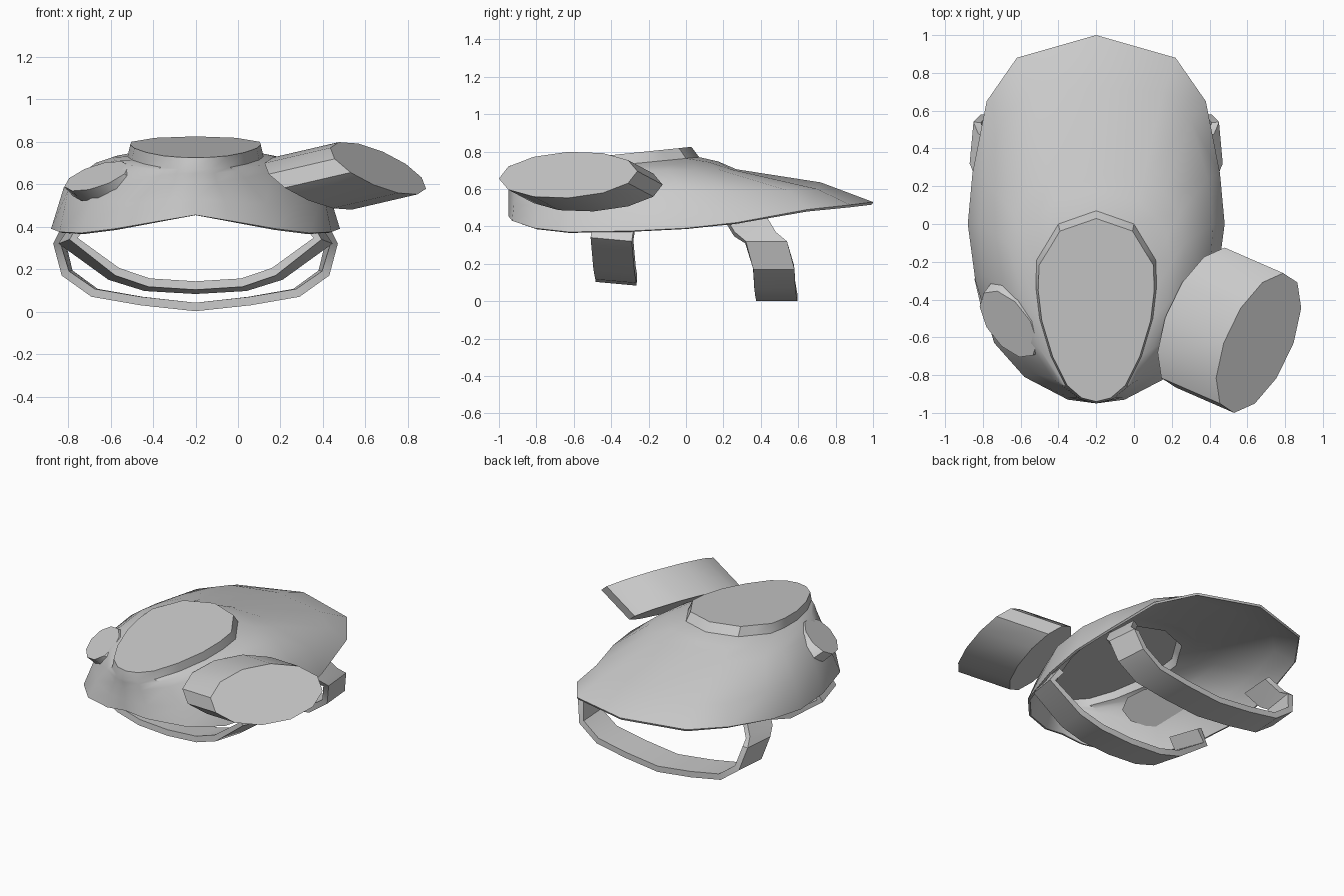
import bpy, bmesh, math
from mathutils import Vector

if "Cube" in bpy.data.objects:
    bpy.data.objects.remove(bpy.data.objects["Cube"])

CX = -0.2  # symmetry line of the shell and straps


def finish(name, bm, thickness=0.0, angle=35):
    bmesh.ops.remove_doubles(bm, verts=bm.verts, dist=1e-4)
    bmesh.ops.recalc_face_normals(bm, faces=bm.faces)
    me = bpy.data.meshes.new(name)
    bm.to_mesh(me)
    bm.free()
    ob = bpy.data.objects.new(name, me)
    bpy.context.collection.objects.link(ob)
    bpy.ops.object.select_all(action='DESELECT')
    ob.select_set(True)
    bpy.context.view_layer.objects.active = ob
    if thickness:
        mod = ob.modifiers.new("thickness", 'SOLIDIFY')
        mod.thickness = thickness
        mod.offset = -1
        bpy.ops.object.modifier_apply(modifier=mod.name)
    bpy.ops.object.shade_smooth_by_angle(angle=math.radians(angle))
    return ob


def loft(bm, rings, closed=True):
    rows = [[bm.verts.new(p) for p in r] for r in rings]
    n = len(rows[0])
    for a, b in zip(rows, rows[1:]):
        for i in range(n if closed else n - 1):
            j = (i + 1) % n
            bm.faces.new((a[i], a[j], b[j], b[i]))
    return rows


def mirrored(half):
    """Full ring from a half ring of (offset, y, z), front to back."""
    right = [(CX + x, y, z) for x, y, z in half]
    left = [(CX - x, y, z) for x, y, z in half[-2:0:-1]]
    return right + left


# domed shell with raised oval port on top
rim = [(0, -.95, .455), (.15, -.93, .43), (.38, -.81, .39), (.54, -.63, .37),
       (.64, -.3, .375), (.68, 0, .39), (.655, .27, .42), (.58, .65, .49),
       (.42, .88, .515), (0, 1, .53)]
side_y = [-.95, -.92, -.79, -.59, -.27, 0, .24, .55, .7, .72]
side = list(zip([0, .14, .33, .49, .6, .62, .59, .5, .35, 0], side_y,
                [.53, .52, .51, .53, .57, .585, .585, .59, .6, .635]))
crown_y = [-.95, -.92, -.82, -.62, -.35, -.1, .05, .17, .24, .27]
crown = list(zip([0, .1, .23, .36, .45, .47, .44, .36, .25, 0], crown_y,
                 [.61, .61, .63, .66, .69, .70, .70, .705, .705, .705]))
oval = [(0, -.95), (.08, -.93), (.16, -.86), (.24, -.7), (.3, -.5), (.32, -.33),
        (.315, -.19), (.26, -.1), (.2, 0), (0, .07)]
base = [(x, y, .67 + .1 * (y + .95) / 1.02) for x, y in oval]
top = [(x * .96, -.94 + (y + .95) * .95, z + .055) for x, y, z in base]
blend = [tuple((a + b) / 2 + (.01 if k == 2 else 0)
               for k, (a, b) in enumerate(zip(p, q))) for p, q in zip(crown, base)]
bm = bmesh.new()
rows = loft(bm, [mirrored(r) for r in (rim, side, crown, blend, base, top)])
bm.faces.new(rows[-1])
finish("shell_with_top_port", bm, 0.015)


# angled side ports: slanted oval drums
def drum(name, centre, major, minor, offset, grow, n):
    c, a, b, o = map(Vector, (centre, major, minor, offset))
    face, foot = [], []
    for i in range(n):
        t = 2 * math.pi * i / n
        d = a * math.cos(t) + b * math.sin(t)
        face.append(c + d)
        foot.append(c + o + d * grow)
    bm = bmesh.new()
    rows = loft(bm, [foot, face])
    for r in rows:
        bm.faces.new(r)
    finish(name, bm, angle=45)


drum("large_side_drum", (.66, -.63, .675), (.13, .37, .02), (.185, 0, -.123),
     (-.31, .135, -.072), 1.0, 12)
drum("small_side_port", (-.665, -.53, .638), (.13, -.165, .01), (.08, .07, .07),
     (.055, .04, -.04), 1.1, 10)


# straps hanging under the shell
def strap(name, half, width, front_scale, back_scale, drop):
    def edge(dy, scale, dz):
        pts = [(CX + x * scale, y + dy, z + dz) for x, y, z in half]
        return pts + [(2 * CX - x, y, z) for x, y, z in pts[-2::-1]]
    bm = bmesh.new()
    loft(bm, [edge(-width / 2, front_scale, drop), edge(width / 2, back_scale, 0)],
         closed=False)
    finish(name, bm, 0.04)


strap("front_strap", [(.58, -.385, .42), (.645, -.4, .32), (.41, -.385, .15),
                      (.24, -.375, .097), (0, -.375, .083)], .22, .92, 1, .02)
strap("rear_strap", [(.57, .31, .47), (.645, .37, .37), (.67, .43, .32),
                     (.63, .47, .17), (.49, .475, .07), (.26, .48, .03),
                     (0, .485, .002)], .22, 1, .97, 0)
